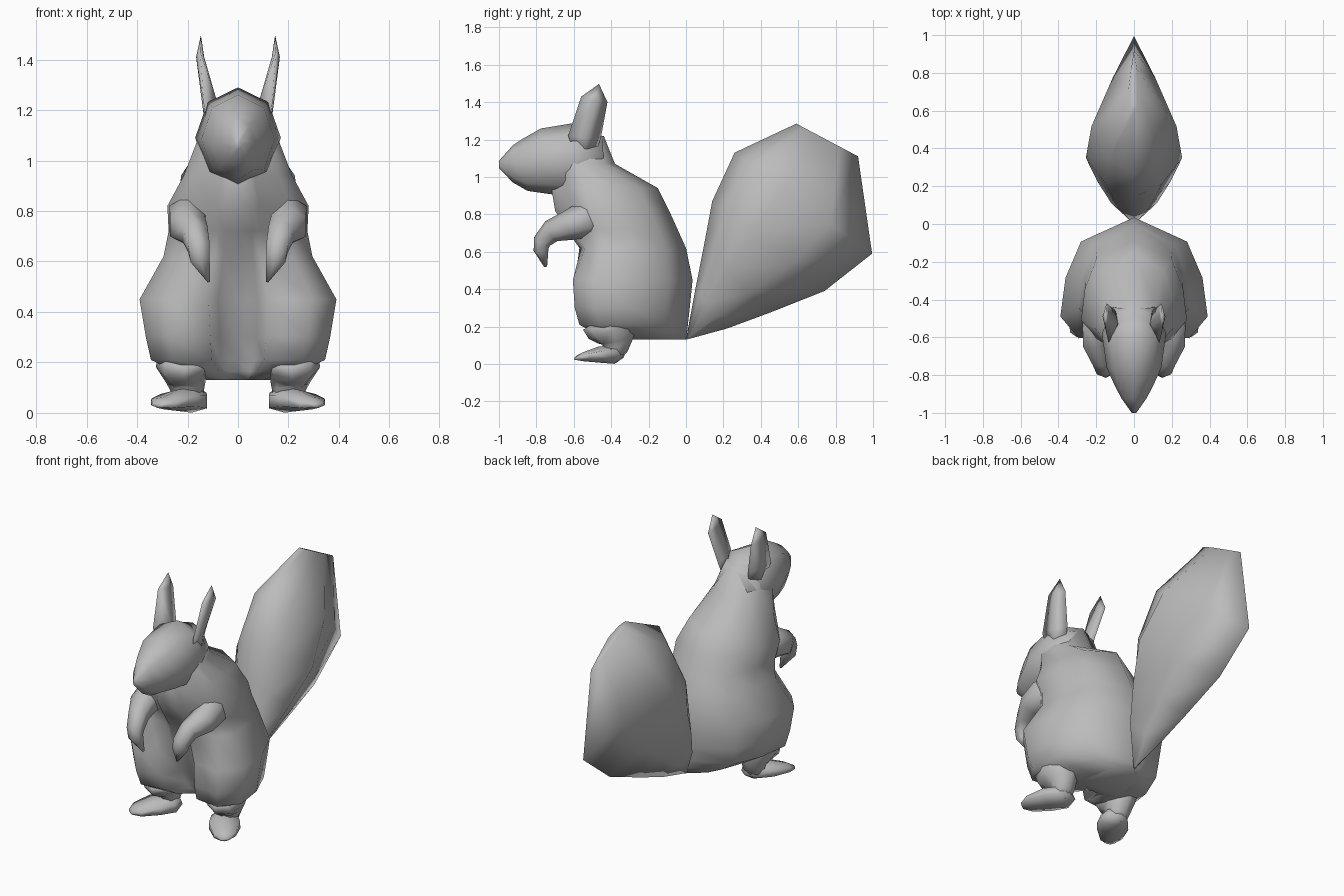
import bpy, bmesh, math
from mathutils import Vector

if "Cube" in bpy.data.objects:
    bpy.data.objects.remove(bpy.data.objects["Cube"], do_unlink=True)

fur = bpy.data.materials.new("grey_fur")
fur.use_nodes = True
GREY = (0.5, 0.5, 0.5, 1)
fur.diffuse_color = GREY
shader = next(n for n in fur.node_tree.nodes if n.type == "BSDF_PRINCIPLED")
shader.inputs["Base Color"].default_value = GREY
shader.inputs["Roughness"].default_value = 0.9


def loft(name, rings, mirror=False):
    """Skin a stack of equal rings, cap both ends, optionally mirror in x."""
    bm = bmesh.new()
    rows = [[bm.verts.new(p) for p in ring] for ring in rings]
    n = len(rows[0])
    for a, b in zip(rows, rows[1:]):
        for i in range(n):
            j = (i + 1) % n
            bm.faces.new((a[i], a[j], b[j], b[i]))
    bm.faces.new(rows[0])
    bm.faces.new(rows[-1])
    bmesh.ops.remove_doubles(bm, verts=bm.verts, dist=0.0005)
    bmesh.ops.recalc_face_normals(bm, faces=bm.faces)
    for f in bm.faces:
        f.smooth = True
    mesh = bpy.data.meshes.new(name)
    bm.to_mesh(mesh)
    bm.free()
    mesh.materials.append(fur)
    obj = bpy.data.objects.new(name, mesh)
    bpy.context.collection.objects.link(obj)
    if mirror:
        obj.modifiers.new("mirror", "MIRROR")
    return obj


def tube(name, stations, sides, mirror=False):
    """Loft elliptical rings square to a path of (x, y, z, side radius, other radius)."""
    pts = [Vector(s[:3]) for s in stations]
    rings = []
    for i, (p, s) in enumerate(zip(pts, stations)):
        t = (pts[min(i + 1, len(pts) - 1)] - pts[max(i - 1, 0)]).normalized()
        side = Vector((1, 0, 0))
        side = (side - t * side.dot(t)).normalized()
        other = t.cross(side)
        angles = [math.pi / 2 + math.tau * k / sides for k in range(sides)]
        rings.append([p + side * s[3] * math.cos(a) + other * s[4] * math.sin(a)
                      for a in angles])
    return loft(name, rings, mirror)


def mirrored_ring(half):
    """Complete a half outline whose first and last points lie on x = 0."""
    return half + [(-x, y, z) for x, y, z in half[-2:0:-1]]


# Torso with haunches: height, half width, back, front, belly offset
def torso_ring(z, w, back, front, belly):
    depth = back - front
    fold = 0.12 if belly > 0 else 0.7
    half = [(0, back, z)]
    for fx, fy in ((0.72, 0.8), (0.93, 0.5), (1, 0.18), (0.75, 0)):
        half.append((fx * w, front + fy * depth, z))
    half.append((0.3 * w, front + fold * belly, z))
    half.append((0.2 * w, front + belly, z))
    half.append((0, front + belly, z))
    return mirrored_ring(half)


loft("torso", [torso_ring(*r) for r in (
    (0.13, 0.13, 0.0, -0.36, 0.02),
    (0.165, 0.25, 0.005, -0.49, 0.11),
    (0.21, 0.345, 0.01, -0.57, 0.17),
    (0.3, 0.365, 0.02, -0.595, 0.14),
    (0.45, 0.39, 0.035, -0.605, 0.1),
    (0.62, 0.295, 0.0, -0.54, -0.03),
    (0.72, 0.275, -0.045, -0.56, -0.08),
    (0.82, 0.28, -0.09, -0.6, -0.1),
    (0.94, 0.215, -0.15, -0.63, -0.09),
    (1.07, 0.165, -0.38, -0.65, -0.03),
    (1.22, 0.1, -0.44, -0.62, 0))])

# Head tapering to the snout
tube("head", [(0, -0.44, 1.1, 0.11, 0.11), (0, -0.58, 1.09, 0.17, 0.2),
              (0, -0.76, 1.085, 0.145, 0.175), (0, -0.86, 1.065, 0.1, 0.14),
              (0, -0.925, 1.07, 0.065, 0.1), (0, -1, 1.065, 0.012, 0.02)], 8)

# Ears: thin diamond sections, turned so the openings face inward
loft("ears", [
    [(0.12, -0.6, 1.13), (0.13, -0.54, 1.13), (0.09, -0.48, 1.13), (0.08, -0.53, 1.13)],
    [(0.135, -0.63, 1.22), (0.14, -0.54, 1.21), (0.1, -0.455, 1.21), (0.085, -0.53, 1.24)],
    [(0.15, -0.56, 1.43), (0.166, -0.49, 1.41), (0.145, -0.42, 1.4), (0.134, -0.48, 1.41)],
    [(0.147, -0.465, 1.497)] * 4], True)

# Arms rising out of the shoulders and bending down to the paws
tube("arms", [(0.17, -0.45, 0.81, 0.06, 0.06), (0.195, -0.54, 0.77, 0.09, 0.1),
              (0.2, -0.63, 0.74, 0.08, 0.08), (0.17, -0.72, 0.71, 0.058, 0.062),
              (0.155, -0.77, 0.655, 0.05, 0.048), (0.15, -0.775, 0.61, 0.045, 0.04),
              (0.115, -0.75, 0.52, 0.006, 0.008)], 6, True)

# Lower legs and feet turned outward
tube("legs", [(0.21, -0.42, 0.235, 0.11, 0.14), (0.215, -0.4, 0.185, 0.11, 0.13),
              (0.205, -0.375, 0.13, 0.08, 0.1), (0.2, -0.38, 0.085, 0.065, 0.07),
              (0.2, -0.4, 0.04, 0.06, 0.05)], 8, True)
tube("feet", [(0.165, -0.35, 0.07, 0.05, 0.04), (0.185, -0.39, 0.05, 0.085, 0.05),
              (0.235, -0.465, 0.05, 0.1, 0.043), (0.295, -0.55, 0.038, 0.07, 0.024),
              (0.32, -0.585, 0.03, 0.025, 0.01)], 6, True)


# Tail: lens sections between a front edge and a back edge, each (y, z)
def tail_ring(front, back, w):
    a, b = Vector((0, *front)), Vector((0, *back))
    half = []
    for t, f in ((0, 0), (0.12, 0.58), (0.35, 1), (0.7, 0.5), (1, 0)):
        p = a.lerp(b, t)
        half.append((f * w, p.y, p.z))
    return mirrored_ring(half)


loft("tail", [tail_ring(*r) for r in (
    ((0.0, 0.13), (0.02, 0.135), 0.008),
    ((0.05, 0.4), (0.22, 0.19), 0.12),
    ((0.095, 0.63), (0.45, 0.275), 0.19),
    ((0.14, 0.87), (0.74, 0.39), 0.255),
    ((0.26, 1.13), (0.995, 0.59), 0.225),
    ((0.59, 1.285), (0.92, 1.11), 0.03))])
